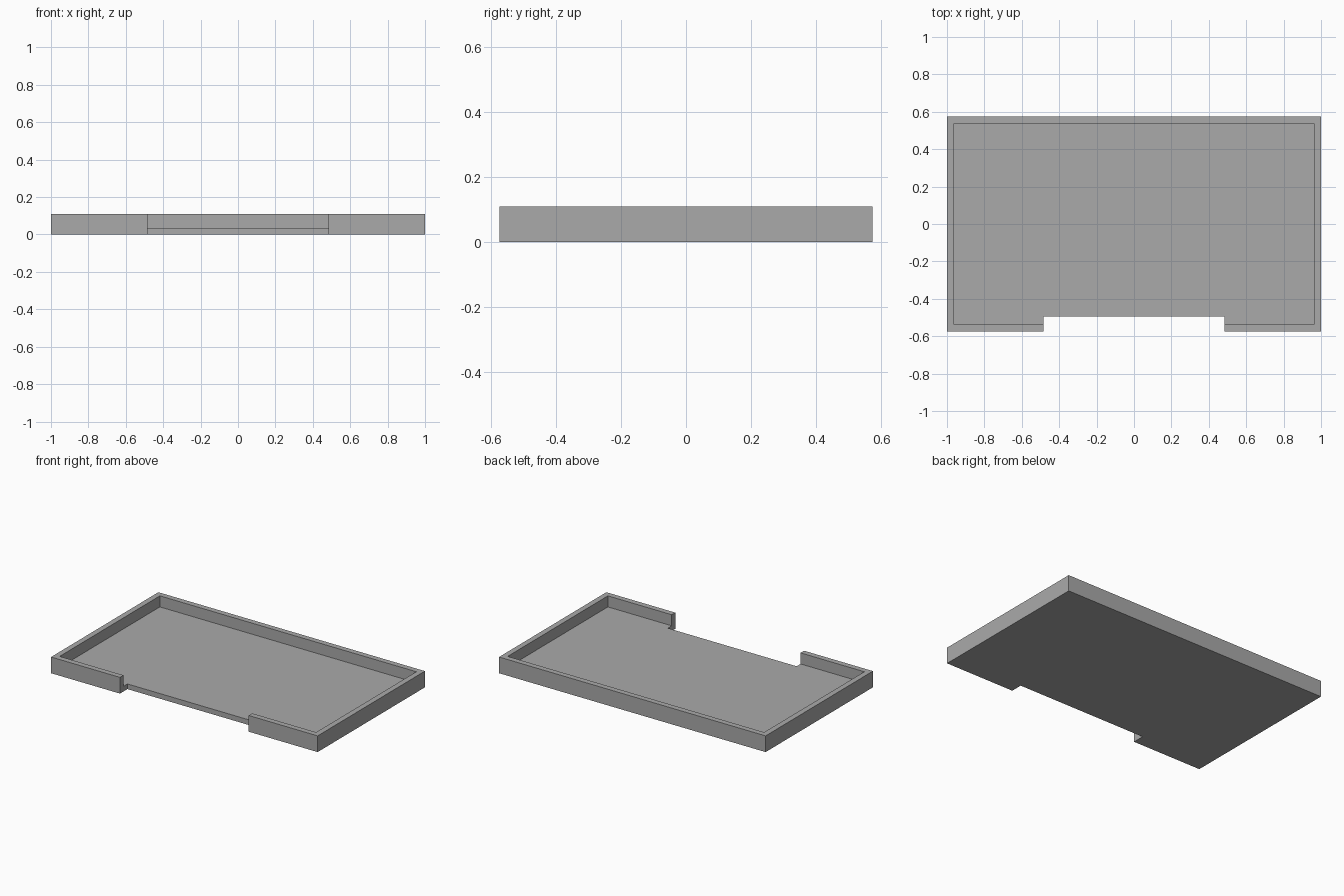
import bpy
import bmesh

HALF_X, HALF_Y, HEIGHT = 1.0, 0.575, 0.11
FLOOR, WALL = 0.035, 0.038
NOTCH_X, NOTCH_Y = 0.483, -0.495

cube = bpy.data.objects.get("Cube")
if cube:
    bpy.data.objects.remove(cube, do_unlink=True)

grey = bpy.data.materials.new("plain grey")
grey.use_nodes = True
colour = (0.4, 0.4, 0.4, 1)
grey.diffuse_color = colour
grey.node_tree.nodes["Principled BSDF"].inputs["Base Color"].default_value = colour


def prism(name, outline, bottom, top):
    """Extrude a flat outline straight up into a solid."""
    bm = bmesh.new()
    face = bm.faces.new([bm.verts.new((x, y, bottom)) for x, y in outline])
    extruded = bmesh.ops.extrude_face_region(bm, geom=[face])["geom"]
    verts = [v for v in extruded if isinstance(v, bmesh.types.BMVert)]
    bmesh.ops.translate(bm, verts=verts, vec=(0, 0, top - bottom))
    bmesh.ops.recalc_face_normals(bm, faces=bm.faces)
    mesh = bpy.data.meshes.new(name)
    bm.to_mesh(mesh)
    bm.free()
    mesh.materials.append(grey)
    obj = bpy.data.objects.new(name, mesh)
    bpy.context.collection.objects.link(obj)
    return obj


# Tray body: rectangle with a wide notch in the front edge
right_half = [(NOTCH_X, NOTCH_Y), (NOTCH_X, -HALF_Y), (HALF_X, -HALF_Y), (HALF_X, HALF_Y)]
left_half = [(-x, y) for x, y in reversed(right_half)]
tray = prism("tray", right_half + left_half, 0, HEIGHT)

# Hollow out the inside, leaving the floor and rim
ix, iy = HALF_X - WALL, HALF_Y - WALL
cavity = prism("cavity_cutter", [(-ix, -iy), (ix, -iy), (ix, iy), (-ix, iy)], FLOOR, HEIGHT * 2)
cavity.hide_render = True
hollow = tray.modifiers.new("hollow", "BOOLEAN")
hollow.operation = "DIFFERENCE"
hollow.solver = "EXACT"
hollow.object = cavity
bpy.context.view_layer.objects.active = tray
bpy.ops.object.modifier_apply(modifier=hollow.name)
bpy.data.objects.remove(cavity, do_unlink=True)
